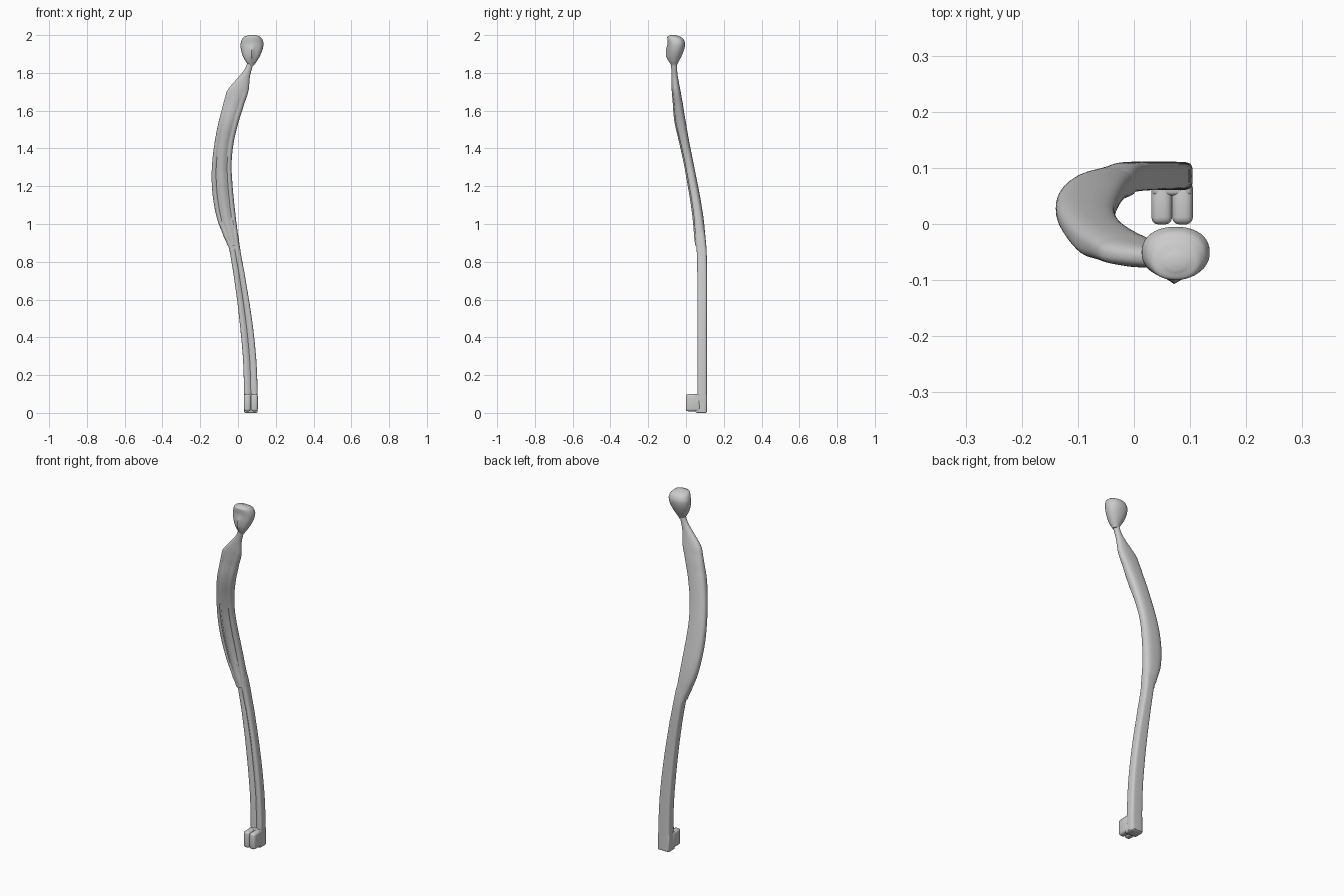
import bpy, bmesh, math

N = 40


def spline(a, b, c, d, t):
    # Catmull-Rom between b and c
    return 0.5 * (2*b + (c-a)*t + (2*a-5*b+4*c-d)*t*t + (3*b-a-3*c+d)*t**3)


def loft(name, rows, groove, steps=4):
    # row: z, x left, x right, y front, y back, squareness exponent, groove depth
    full = []
    for i in range(len(rows) - 1):
        p = [rows[max(0, min(len(rows)-1, i+k))] for k in (-1, 0, 1, 2)]
        for s in range(steps):
            t = s / steps
            r = [spline(*v, t) for v in zip(*p)]
            r[0] = p[1][0] + (p[2][0] - p[1][0]) * t
            full.append(r)
    full.append(rows[-1])
    bm = bmesh.new()
    rings = []
    for z, xl, xr, yf, yb, e, g in full:
        ring = []
        for k in range(N):
            a = 2 * math.pi * k / N
            u = math.copysign(abs(math.cos(a))**e, math.cos(a))
            v = math.copysign(abs(math.sin(a))**e, math.sin(a))
            y = (yf+yb)/2 + v*(yb-yf)/2
            if v < 0:
                y += g * groove(u) * min(1, -v*1.5)
            ring.append(bm.verts.new(((xl+xr)/2 + u*(xr-xl)/2, y, z)))
        rings.append(ring)
    for r0, r1 in zip(rings, rings[1:]):
        for k in range(N):
            j = (k+1) % N
            bm.faces.new((r0[k], r0[j], r1[j], r1[k]))
    bm.faces.new(rings[0][::-1])
    bm.faces.new(rings[-1])
    finish(name, bm)


def finish(name, bm):
    bmesh.ops.recalc_face_normals(bm, faces=bm.faces)
    me = bpy.data.meshes.new(name)
    bm.to_mesh(me)
    bm.free()
    ob = bpy.data.objects.new(name, me)
    bpy.context.collection.objects.link(ob)
    bpy.ops.object.select_all(action='DESELECT')
    bpy.context.view_layer.objects.active = ob
    ob.select_set(True)
    bpy.ops.object.shade_smooth_by_angle(angle=math.radians(50))
    return ob


def centre(u):
    return math.exp(-(u/0.22)**2)


def arm_lines(u):
    return math.exp(-((abs(u)-0.5)/0.16)**2)


# joined legs with a seam down the front
loft("legs", [
    (0.005, .033, .104, .062, .111, .42, .008),
    (0.10, .032, .104, .06, .111, .42, .010),
    (0.28, .027, .097, .06, .111, .42, .012),
    (0.45, .012, .080, .06, .111, .45, .012),
    (0.60, -.005, .058, .06, .111, .45, .012),
    (0.75, -.026, .033, .059, .111, .5, .010),
    (0.86, -.045, .013, .056, .109, .55, .006),
    (0.94, -.066, .001, .050, .102, .65, .002),
    (1.02, -.09, -.018, .040, .092, .7, 0)], centre)

# torso with the arms pressed to its sides, up to the neck
loft("torso", [
    (0.885, -.056, .006, .048, .106, .65, .002),
    (0.93, -.075, .001, .043, .102, .72, .005),
    (1.02, -.109, -.010, .036, .094, .75, .009),
    (1.12, -.130, -.021, .023, .079, .75, .011),
    (1.22, -.139, -.030, .006, .060, .75, .011),
    (1.32, -.137, -.034, -.012, .040, .75, .010),
    (1.43, -.124, -.023, -.036, .018, .75, .008),
    (1.54, -.103, .003, -.061, -.001, .75, .006),
    (1.64, -.077, .034, -.070, -.017, .8, .004),
    (1.70, -.060, .054, -.075, -.028, .8, .002),
    (1.735, -.035, .059, -.077, -.035, .85, 0),
    (1.78, .005, .063, -.078, -.043, .9, 0),
    (1.82, .036, .073, -.078, -.047, .95, 0),
    (1.87, .053, .085, -.080, -.045, 1, 0)], arm_lines)

# egg-shaped head with a slight nose ridge (negative groove)
loft("head", [
    (1.838, .056, .084, -.078, -.048, 1, 0),
    (1.86, .041, .099, -.088, -.038, .95, -.003),
    (1.885, .027, .114, -.094, -.025, .92, -.011),
    (1.92, .016, .129, -.096, -.011, .9, -.010),
    (1.955, .014, .135, -.096, -.005, .9, -.002),
    (1.98, .022, .128, -.099, -.014, .9, 0),
    (1.993, .033, .115, -.098, -.033, .9, 0),
    (2.0, .058, .092, -.083, -.055, 1, 0)], centre)

# pair of blunt feet
for side, x in (("left", .0495), ("right", .0865)):
    bm = bmesh.new()
    bmesh.ops.create_cube(bm, size=1)
    for v in bm.verts:
        v.co = (x + v.co.x*.037, .038 + v.co.y*.078, .054 + v.co.z*.092)
    bmesh.ops.bevel(bm, geom=bm.edges[:], offset=.013, segments=3,
                    profile=.5, affect='EDGES')
    finish(side + "_foot", bm)

# heel base and small ankle block behind the feet
bm = bmesh.new()
bmesh.ops.create_cube(bm, size=1)
for v in bm.verts:
    v.co = (.068 + v.co.x*.070, .080 + v.co.y*.058, .050 + v.co.z*.1)
bmesh.ops.bevel(bm, geom=bm.edges[:], offset=.006, segments=2,
                profile=.5, affect='EDGES')
finish("heel", bm)
